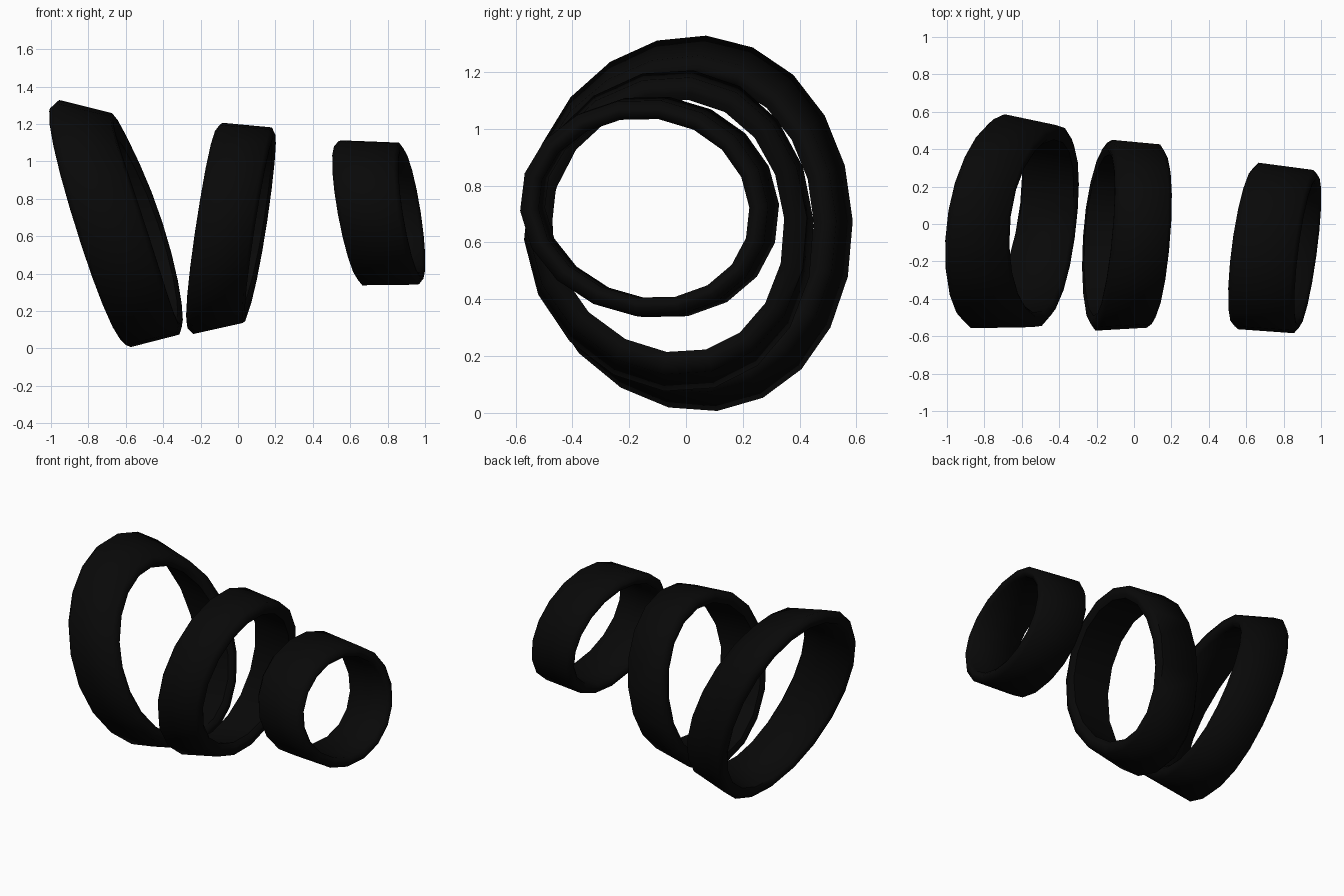
import bpy, bmesh, math
from mathutils import Vector

cube = bpy.data.objects.get("Cube")
if cube:
    bpy.data.objects.remove(cube, do_unlink=True)

# Single matt black for all bands
black = bpy.data.materials.new("matt black")
black.use_nodes = True
colour = (0.0025, 0.0025, 0.0025, 1)
black.diffuse_color = colour
bsdf = black.node_tree.nodes["Principled BSDF"]
bsdf.inputs["Base Color"].default_value = colour
bsdf.inputs["Roughness"].default_value = 0.8

# Rounded cross-section: (position across the width, share of the wall thickness)
SECTION = [(0, 0.45), (0.07, 0), (0.93, 0), (1, 0.45),
           (1, 0.65), (0.95, 1), (0.05, 1), (0, 0.65)]


def rim_point(rim, angle):
    """Point on a tilted rim: centre, up half-axis, back half-axis, bow of front and back."""
    centre, up, back, bow = (Vector(v) for v in rim)
    return centre + up * math.cos(angle) + back * math.sin(angle) + bow * math.sin(angle) ** 2


def band(name, sides, phase, wall, left_rim, right_rim):
    """Tapered closed band swept between two rims, thickened inwards along its normals."""
    bm = bmesh.new()
    loops = []
    for i in range(sides):
        a = math.tau * i / sides + phase
        left, right = rim_point(left_rim, a), rim_point(right_rim, a)
        along = (rim_point(left_rim, a + 0.1) + rim_point(right_rim, a + 0.1)
                 - rim_point(left_rim, a - 0.1) - rim_point(right_rim, a - 0.1))
        inward = along.cross(right - left).normalized()
        if inward.dot(Vector(left_rim[0]) - left) < 0:
            inward.negate()
        loops.append([bm.verts.new(left.lerp(right, s) + inward * wall * d) for s, d in SECTION])
    n = len(SECTION)
    for i in range(sides):
        here, there = loops[i], loops[(i + 1) % sides]
        for k in range(n):
            m = (k + 1) % n
            bm.faces.new((here[k], here[m], there[m], there[k]))
    bmesh.ops.recalc_face_normals(bm, faces=bm.faces)
    mesh = bpy.data.meshes.new(name)
    bm.to_mesh(mesh)
    bm.free()
    mesh.shade_smooth()
    mesh.set_sharp_from_angle(angle=math.radians(60))
    mesh.materials.append(black)
    obj = bpy.data.objects.new(name, mesh)
    bpy.context.collection.objects.link(obj)


# Large band, leaning and turned, narrowing to one side
band("large_band", 21, 0.04, 0.08,
     ((-0.793, 0.05, 0.667), (-0.19, 0, 0.668), (0.085, 0.577, -0.015), (0, -0.035, 0)),
     ((-0.475, 0.02, 0.665), (-0.178, 0, 0.588), (0.055, 0.54, -0.01), (0.03, -0.035, 0)))
# Middle band
band("middle_band", 18, 0.1, 0.08,
     ((-0.183, -0.025, 0.64), (0.075, 0, 0.572), (0.04, 0.513, -0.01), (0, -0.035, 0)),
     ((0.125, -0.03, 0.66), (0.075, 0, 0.523), (0.03, 0.49, -0.01), (0, -0.035, 0)))
# Small band
band("small_band", 18, 0.1, 0.066,
     ((0.587, -0.1, 0.725), (-0.06, 0, 0.392), (0.06, 0.447, -0.02), (0, -0.015, 0)),
     ((0.93, -0.135, 0.72), (-0.05, 0, 0.383), (0.055, 0.437, -0.02), (0, -0.015, 0)))
